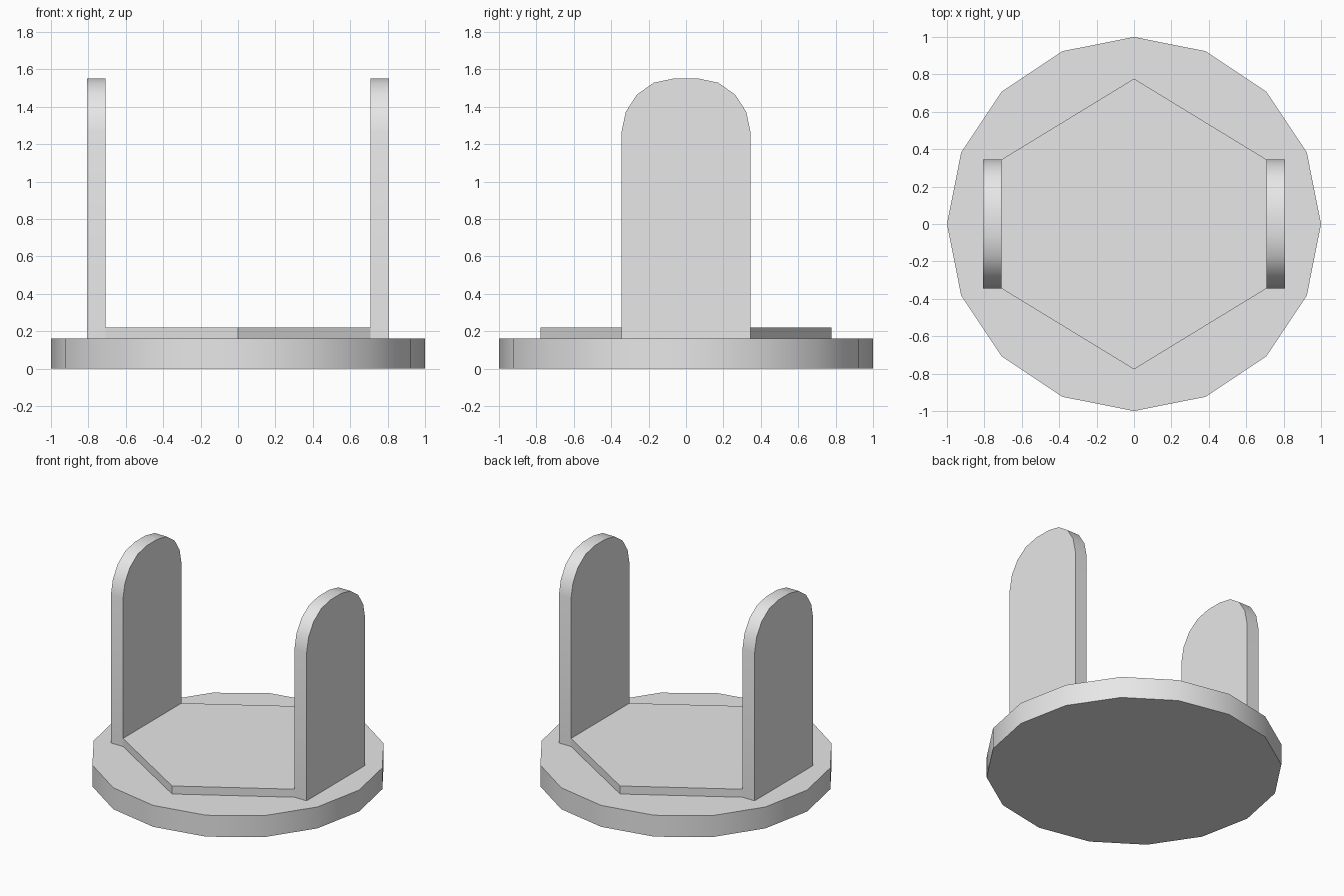
import bpy, bmesh
from math import sin, cos, pi, radians
from mathutils import Vector

cube = bpy.data.objects.get("Cube")
if cube:
    bpy.data.objects.remove(cube, do_unlink=True)

grey = bpy.data.materials.new("light_grey")
grey.use_nodes = True
colour = (0.8, 0.8, 0.8, 1)
grey.diffuse_color = colour
grey.node_tree.nodes["Principled BSDF"].inputs["Base Color"].default_value = colour


def extruded(name, outline, depth):
    """Extrude a closed outline along a vector, smoothing only shallow edges."""
    bm = bmesh.new()
    face = bm.faces.new([bm.verts.new(p) for p in outline])
    result = bmesh.ops.extrude_face_region(bm, geom=[face])
    moved = [v for v in result["geom"] if isinstance(v, bmesh.types.BMVert)]
    bmesh.ops.translate(bm, verts=moved, vec=Vector(depth))
    bmesh.ops.recalc_face_normals(bm, faces=bm.faces)
    mesh = bpy.data.meshes.new(name)
    bm.to_mesh(mesh)
    bm.free()
    mesh.materials.append(grey)
    obj = bpy.data.objects.new(name, mesh)
    bpy.context.collection.objects.link(obj)
    bpy.ops.object.select_all(action="DESELECT")
    obj.select_set(True)
    bpy.context.view_layer.objects.active = obj
    bpy.ops.object.shade_smooth_by_angle(angle=radians(30))
    return obj


base_top, plate_top = 0.16, 0.22
half_width, inner_x, thickness = 0.345, 0.708, 0.1

# Sixteen-sided base disc
sides = 16
disc = [(cos(2 * pi * i / sides), sin(2 * pi * i / sides), 0) for i in range(sides)]
extruded("base_disc", disc, (0, 0, base_top))

# Raised six-sided plate between the uprights
tip = 0.777
hexagon = [(inner_x, -half_width), (inner_x, half_width), (0, tip),
           (-inner_x, half_width), (-inner_x, -half_width), (0, -tip)]
extruded("floor_plate", [(x, y, base_top) for x, y in hexagon],
         (0, 0, plate_top - base_top))

# Two uprights with rounded tops
arch = [(half_width, base_top), (half_width, 1.265), (0.322, 1.373),
        (0.263, 1.465), (0.172, 1.529), (0.062, 1.552)]
profile = arch + [(-y, z) for y, z in reversed(arch)]
for side, name in ((1, "left_upright"), (-1, "right_upright")):
    extruded(name, [(side * inner_x, y, z) for y, z in profile],
             (side * thickness, 0, 0))
